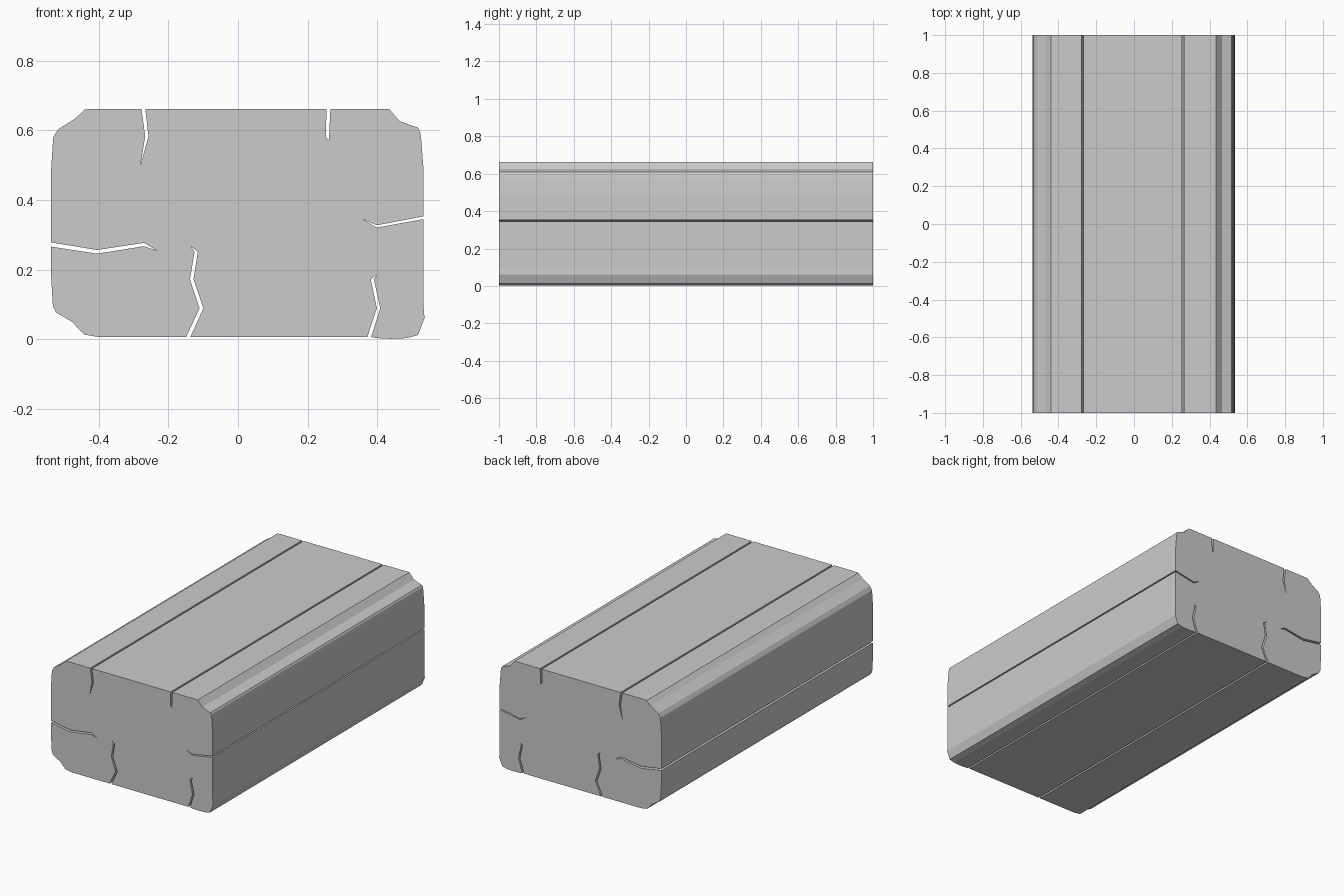
import bpy, bmesh
from mathutils import Vector

if "Cube" in bpy.data.objects:
    bpy.data.objects.remove(bpy.data.objects["Cube"])


def crack(path, direction, half=0.0055):
    """Zigzag notch: in along one side, round the tip, out along the other."""
    pts = [Vector(p) for p in path]
    d = Vector(direction)
    n = len(pts) - 1
    widths = [half * (1 - 0.3 * i / n) for i in range(n)]
    side_in = [p + d * w for p, w in zip(pts, widths)]
    side_out = [p - d * w for p, w in zip(pts, widths)]
    return side_in + [pts[-1]] + side_out[::-1]


LEFT, RIGHT, UP, DOWN = (-1, 0), (1, 0), (0, 1), (0, -1)

# Counter-clockwise (x, z) outline of the worn block
profile = [(-0.40, 0.006)]
# Bottom face
profile += crack([(-0.143, 0.006), (-0.105, 0.089), (-0.133, 0.172),
                  (-0.120, 0.252), (-0.136, 0.267)], LEFT, 0.006)
profile += crack([(0.377, 0.006), (0.404, 0.089), (0.386, 0.172),
                  (0.399, 0.185)], LEFT)
# Bottom right corner and right face
profile += [(0.40, 0.003), (0.44, 0.001), (0.485, 0.003), (0.517, 0.012),
            (0.536, 0.060), (0.533, 0.095)]
profile += crack([(0.533, 0.349), (0.399, 0.324), (0.360, 0.344)], DOWN, 0.004)
# Top right corner and top face
profile += [(0.533, 0.49), (0.526, 0.58), (0.523, 0.598), (0.517, 0.608),
            (0.465, 0.626), (0.434, 0.662)]
profile += crack([(0.260, 0.662), (0.257, 0.580), (0.262, 0.571)], RIGHT)
profile += crack([(-0.272, 0.662), (-0.262, 0.583), (-0.281, 0.497)], RIGHT)
# Top left corner and left face
profile += [(-0.42, 0.662), (-0.440, 0.660), (-0.468, 0.634), (-0.517, 0.603),
            (-0.531, 0.580), (-0.537, 0.49)]
profile += crack([(-0.537, 0.272), (-0.405, 0.251), (-0.270, 0.272),
                  (-0.232, 0.254)], UP, 0.006)
# Bottom left corner
profile += [(-0.537, 0.18), (-0.532, 0.095), (-0.523, 0.077),
            (-0.477, 0.050), (-0.442, 0.013)]

# Extrude the profile along y
bm = bmesh.new()
front = bm.faces.new([bm.verts.new((x, -1, z)) for x, z in profile])
extruded = bmesh.ops.extrude_face_region(bm, geom=[front], use_keep_orig=True)
bmesh.ops.translate(bm, vec=(0, 2, 0),
                    verts=[g for g in extruded["geom"] if isinstance(g, bmesh.types.BMVert)])
bmesh.ops.recalc_face_normals(bm, faces=bm.faces)
mesh = bpy.data.meshes.new("cracked_beam")
bm.to_mesh(mesh)
bm.free()
beam = bpy.data.objects.new("cracked_beam", mesh)
bpy.context.collection.objects.link(beam)
